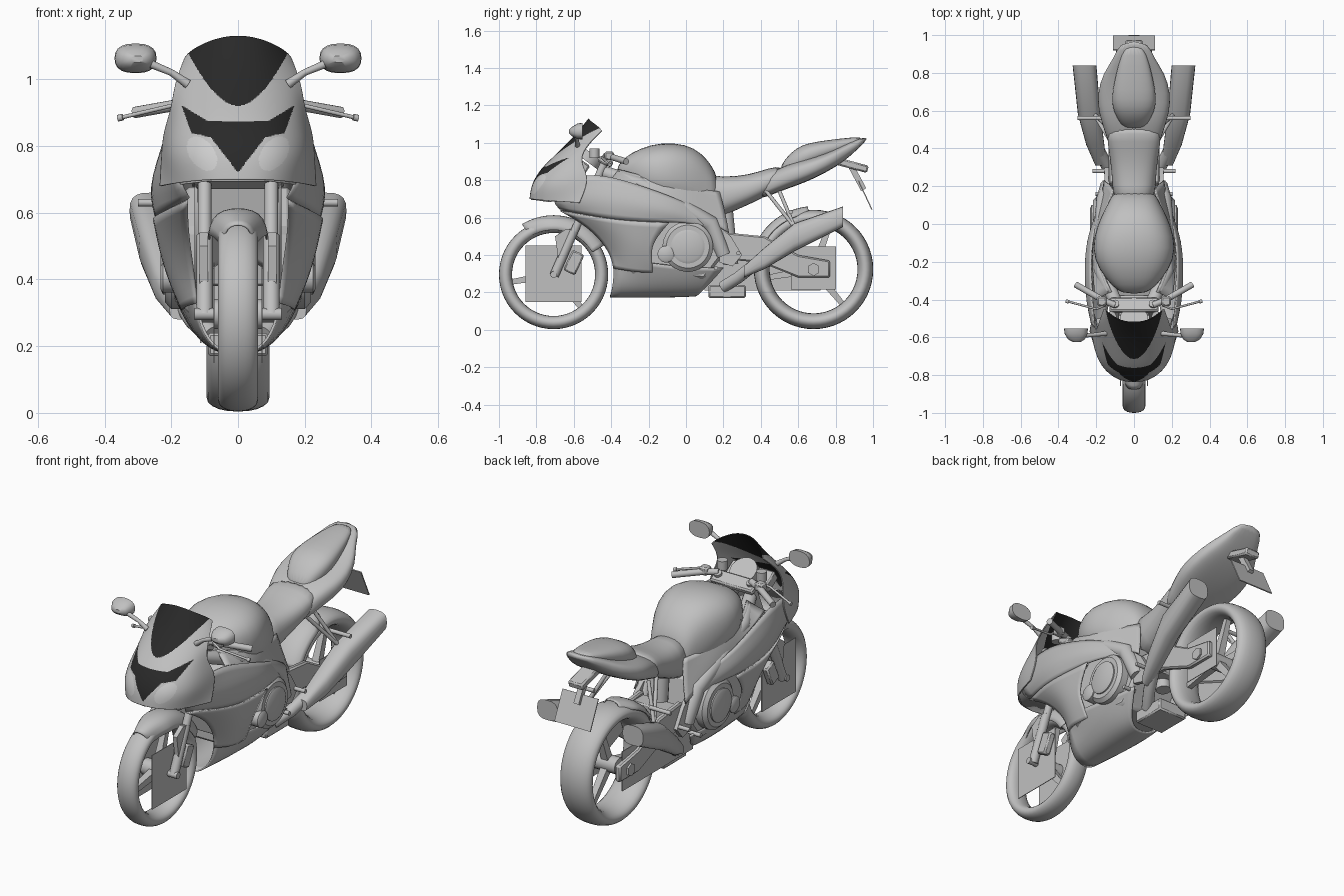
import bpy, bmesh, math
from itertools import product
from math import cos, sin, pi, radians
from mathutils import Vector, Matrix

cube = bpy.data.objects.get("Cube")
if cube:
    bpy.data.objects.remove(cube, do_unlink=True)


def material(name, value):
    mat = bpy.data.materials.new(name)
    mat.use_nodes = True
    colour = (value, value, value, 1)
    mat.diffuse_color = colour
    mat.node_tree.nodes["Principled BSDF"].inputs["Base Color"].default_value = colour
    return mat


GREY = material("body grey", .53)
BLACK = material("screen black", .022)
LENS = material("lens grey", .62)


def make(name, verts, faces, mirror=False, sub=0, thick=0, bevel=0):
    """Mesh object with optional mirror, subdivision, bevel and thickness."""
    mesh = bpy.data.meshes.new(name)
    mesh.from_pydata([tuple(v) for v in verts], [], faces)
    bm = bmesh.new()
    bm.from_mesh(mesh)
    bmesh.ops.recalc_face_normals(bm, faces=bm.faces)
    bm.to_mesh(mesh)
    bm.free()
    mesh.materials.append(GREY)
    ob = bpy.data.objects.new(name, mesh)
    bpy.context.collection.objects.link(ob)
    if sub:
        mesh.polygons.foreach_set("use_smooth", [True] * len(mesh.polygons))
    else:
        bpy.ops.object.select_all(action='DESELECT')
        ob.select_set(True)
        bpy.context.view_layer.objects.active = ob
        bpy.ops.object.shade_smooth_by_angle(angle=radians(40))
    if bevel:
        ob.modifiers.new("bevel", 'BEVEL').width = bevel
    if mirror:
        ob.modifiers.new("mirror", 'MIRROR')
    if sub:
        mod = ob.modifiers.new("subdivision", 'SUBSURF')
        mod.levels = mod.render_levels = sub
        mod.boundary_smooth = 'PRESERVE_CORNERS'
    if thick:
        mod = ob.modifiers.new("thickness", 'SOLIDIFY')
        mod.thickness = thick
    return ob


def grid(name, rows, **options):
    """Open panel through rows of points."""
    n = len(rows[0])
    faces = [(i * n + j, i * n + j + 1, i * n + n + j + 1, i * n + n + j)
             for i in range(len(rows) - 1) for j in range(n - 1)]
    return make(name, sum(rows, []), faces, **options)


def loft(name, rings, closed=False, **options):
    """Skin over closed rings, capped unless the rings form a loop."""
    n, m = len(rings[0]), len(rings)
    faces = [(i * n + j, i * n + (j + 1) % n, (i + 1) % m * n + (j + 1) % n, (i + 1) % m * n + j)
             for i in range(m if closed else m - 1) for j in range(n)]
    if not closed:
        faces += [tuple(range(n)), tuple(range((m - 1) * n, m * n))]
    return make(name, sum(rings, []), faces, **options)


def power(v, e):
    return math.copysign(abs(v) ** e, v)


def hull(name, stations, e=.8, n=20, **options):
    """Rounded body along y; a station is (centre x, y, low z, high z, half width)."""
    rings = [[(cx + w * power(cos(a), e), y, (lo + hi) / 2 + (hi - lo) / 2 * power(sin(a), e))
              for a in (2 * pi * k / n for k in range(n))] for cx, y, lo, hi, w in stations]
    return loft(name, rings, **options)


def tube(name, pts, r, n=14, **options):
    pts, rings = [Vector(p) for p in pts], []
    radii = r if isinstance(r, list) else [r] * len(pts)
    for i, p in enumerate(pts):
        q = (pts[min(i + 1, len(pts) - 1)] - pts[max(i - 1, 0)]).to_track_quat('Z', 'Y')
        rings.append([p + q @ Vector((cos(a), sin(a), 0)) * radii[i]
                      for a in (2 * pi * (k + .5) / n for k in range(n))])
    return loft(name, rings, **options)


def slab(name, outline, x0, x1, **options):
    """Side outline of (y, z) points extruded across x."""
    return loft(name, [[(x, y, z) for y, z in outline] for x in (x0, x1)], **options)


def box(name, centre, size, tilt=0, **options):
    turn = Matrix.Rotation(radians(tilt), 3, 'X')
    corners = [Vector(centre) + turn @ Vector([s * d / 2 for s, d in zip(c, size)])
               for c in product((-1, 1), repeat=3)]
    faces = [(0, 1, 3, 2), (4, 5, 7, 6), (0, 1, 5, 4), (2, 3, 7, 6), (0, 2, 6, 4), (1, 3, 7, 5)]
    return make(name, corners, faces, bevel=.008 if min(size) > .03 else 0, **options)


def arc_guard(name, y, z, section, start, end):
    """Mudguard swept round an axle, narrowing at its start; section is (x, radius)."""
    rows = []
    for k in range(11):
        a, wide = radians(start + (end - start) * k / 10), min(1, .55 + .15 * k)
        rows.append([(x * wide, y + r * cos(a), z + r * sin(a)) for x, r in section])
    grid(name, rows, mirror=True, sub=1, thick=.006)


def wheel(name, y, radius, inner, width):
    z, mid, half, rings = radius + .004, (radius + inner) / 2, (radius - inner) / 2, []
    for a in (2 * pi * k / 56 for k in range(56)):
        ring = []
        for b in (2 * pi * k / 20 for k in range(20)):
            r = mid + half * power(cos(b), .95)
            ring.append((width * power(sin(b), .9), y + r * cos(a), z + r * sin(a)))
        rings.append(ring)
    loft(name + "_tyre", rings, closed=True)
    tube(name + "_hub", [(-.07, y, z), (.07, y, z)], .045)
    tube(name + "_axle", [(-.13, y, z), (.13, y, z)], .018)
    for k in range(3):
        a = radians(190 + 120 * k)
        tube(f"{name}_spoke_{k}", [(0, y + r * cos(a), z + r * sin(a)) for r in (.03, inner + .01)],
             [.03, .02], n=4)


# Wheels, brake plates and mudguards
FY, RY, FZ, RZ = -.708, .682, .296, .323
wheel("front_wheel", FY, .292, .222, .06)
wheel("rear_wheel", RY, .319, .235, .094)
box("front_brake_plate", (.072, FY, .3), (.004, .3, .3), mirror=True)
box("rear_brake_plate", (.105, RY, .33), (.004, .24, .23))
box("chain_plate", (-.112, .41, .32), (.004, .62, .22))
tube("rear_axle_nut", [(.1, RY, RZ), (.145, RY, RZ)], .035, n=6, mirror=True)
arc_guard("front_mudguard", FY, FZ, [(0, .32), (.045, .315), (.08, .29), (.09, .24)], 122, 30)
arc_guard("rear_mudguard", RY, RZ, [(0, .34), (.07, .335), (.1, .3)], 95, 155)

# Front fork, calipers and steering
tube("fork_lower", [(.1, -.705, .29), (.1, -.6, .53)], .025, mirror=True)
tube("fork_upper", [(.1, -.6, .52), (.1, -.42, .93)], .021, mirror=True)
box("brake_caliper", (.098, -.6, .36), (.04, .07, .12), -25, mirror=True)
slab("fork_guard", [(-.7, .5), (-.64, .54), (-.58, .53), (-.64, .4), (-.68, .36)], .09, .115, mirror=True)
for z, y in ((.7, -.52), (.9, -.43)):
    box(f"fork_clamp_{z}", (0, y, z), (.26, .08, .035), -25)
tube("handlebar_grip", [(.1, -.43, .93), (.17, -.4, .925), (.31, -.32, .9)], .017, mirror=True)
tube("brake_lever", [(.15, -.43, .935), (.2, -.45, .92), (.35, -.41, .885)], .006, mirror=True)
tube("lever_end", [(.345, -.412, .886), (.36, -.408, .883)], .01, mirror=True)
box("switch_block", (.17, -.41, .93), (.05, .05, .045), mirror=True)
tube("fluid_reservoir", [(.12, -.49, .92), (.12, -.49, .97)], .027, mirror=True)
tube("instrument_dial", [(0, -.53, .9), (0, -.5, .94)], .075, n=24)
box("dashboard", (0, -.57, .88), (.26, .1, .06), -35)

# Nose cowl: subdivided, then coloured by rule
cowl = grid("nose_cowl", [
    [(0, -.525, 1.135), (.08, -.515, 1.12), (.145, -.465, 1.085), (.16, -.45, 1.065)],
    [(0, -.605, 1.03), (.08, -.59, 1.03), (.155, -.55, 1.01), (.19, -.53, .99)],
    [(0, -.72, .92), (.09, -.705, .92), (.17, -.645, .92), (.2, -.57, .91)],
    [(0, -.79, .855), (.115, -.765, .86), (.2, -.67, .85), (.225, -.53, .84)],
    [(0, -.835, .77), (.13, -.815, .78), (.215, -.71, .77), (.23, -.53, .77)],
    [(0, -.84, .7), (.09, -.83, .7), (.18, -.75, .69), (.235, -.57, .68)]], mirror=True, sub=5)
bpy.context.view_layer.update()
evaluated = cowl.evaluated_get(bpy.context.evaluated_depsgraph_get())
cowl.data = bpy.data.meshes.new_from_object(evaluated)
cowl.modifiers.clear()
for mat in (BLACK, LENS):
    cowl.data.materials.append(mat)
for face in cowl.data.polygons:
    x, z = abs(face.center.x), face.center.z
    screen = z > .92 and x < .152 * ((z - .92) / .165) ** .55
    panel = (x < .165 - .35 * (.91 - z)
             and min(.72 + 1.3 * x, .808 + .22 * x) < z < .874 + .6 * max(0, x - .09))
    along, across = -.6 * (x - .108) - .8 * (z - .777), .8 * (x - .108) - .6 * (z - .777)
    lens = (along / .058) ** 2 + (across / .037) ** 2 < 1
    face.material_index = 1 if screen or panel else 2 if lens else 0
cowl.modifiers.new("thickness", 'SOLIDIFY').thickness = .006
grid("nose_underside", [[(0, -.83, .7), (.09, -.81, .7), (.17, -.74, .69)],
                        [(0, -.5, .71), (.12, -.5, .71), (.2, -.5, .7)]], mirror=True, thick=.006)

# Side fairings and belly pan
SEAM = [(.15, -.67, .64), (.235, -.45, .6), (.252, -.28, .58), (.24, -.09, .575)]
grid("upper_side_fairing", [
    [(.21, -.6, .82), (.222, -.45, .835), (.232, -.25, .775), (.228, -.08, .715),
     (.19, .04, .66), (.165, .15, .6)],
    [(.185, -.735, .7), (.262, -.45, .7), (.275, -.28, .68), (.265, -.08, .635),
     (.205, .05, .6), (.175, .17, .555)],
    SEAM + [(.2, .05, .57), (.175, .18, .53)]], mirror=True, sub=2, thick=.008)
grid("lower_side_fairing", [
    SEAM,
    [(.15, -.51, .55), (.215, -.36, .5), (.228, -.27, .47), (.22, -.19, .46)],
    [(.13, -.4, .42), (.185, -.33, .39), (.195, -.25, .38), (.19, -.18, .37)],
    [(.12, -.385, .33), (.155, -.32, .32), (.165, -.25, .31), (.16, -.18, .31)]],
    mirror=True, sub=2, thick=.008)
grid("belly_pan", [
    [(.13, -.39, .39), (.195, -.3, .37), (.19, 0, .33), (.165, .2, .33)],
    [(.125, -.385, .28), (.155, -.2, .27), (.155, 0, .26), (.13, .14, .26)],
    [(.08, -.4, .19), (.09, -.2, .185), (.09, 0, .185), (.08, .07, .19)],
    [(0, -.41, .165), (0, -.2, .165), (0, 0, .17), (0, .05, .175)]], mirror=True, sub=2, thick=.008)

# Engine, radiator and frame
box("radiator", (0, -.37, .55), (.26, .05, .34), 12)
slab("engine_block", [(-.3, .3), (-.3, .55), (-.15, .68), (.15, .62), (.2, .4), (.1, .27)], -.16, .16,
     bevel=.015)
tube("clutch_cover", [(x, .01, .445) for x in (.14, .2, .218)], [.135, .135, .115], n=32, mirror=True)
tube("clutch_cap", [(x, .01, .445) for x in (.2, .225, .232)], [.09, .09, .075], n=32, mirror=True)
tube("oil_cap", [(x, -.107, .405) for x in (.15, .225, .232)], [.045, .045, .035], n=20, mirror=True)
tube("frame_beam", [(.09, -.43, .84), (.17, -.25, .78), (.175, -.05, .68), (.155, .13, .57), (.14, .2, .4)],
     [.035, .04, .04, .045, .04], mirror=True)
grid("frame_cover", [
    [(.12, -.36, .86), (.19, -.22, .82), (.195, -.06, .79), (.15, .07, .75), (.112, .18, .74)],
    [(.17, -.38, .83), (.212, -.22, .78), (.21, -.05, .73), (.165, .1, .67), (.13, .21, .63)],
    [(.205, -.4, .81), (.225, -.22, .75), (.215, -.04, .67), (.175, .13, .58), (.16, .23, .52)]],
    mirror=True, sub=2, thick=.008)
slab("footrest_bracket", [(.17, .56), (.24, .5), (.3, .4), (.25, .34), (.18, .36)], .13, .155, mirror=True)
for part, x0, x1, y, z in (("rider_peg", .13, .22, .28, .41), ("foot_lever", .13, .205, .16, .33),
                           ("passenger_peg", .17, .3, .56, .63)):
    tube(part, [(x0, y, z), (x1, y, z)], .011, mirror=True)

# Swingarm and suspension
slab("swingarm", [(.17, .38), (.22, .52), (.42, .5), (.6, .4), (.77, .37), (.77, .28), (.6, .28), (.4, .36)],
     .102, .135, mirror=True, bevel=.008)
box("swingarm_bridge", (0, .27, .45), (.22, .1, .1))
tube("rear_shock", [(0, .24, .35), (0, .21, .65)], .04)

# Fuel tank, seat and tail
hull("fuel_tank", [(0, -.37, .82, .87, .06), (0, -.33, .77, .925, .115), (0, -.24, .71, .975, .19),
                   (0, -.13, .67, 1.005, .228), (0, 0, .64, .995, .195), (0, .08, .61, .95, .155),
                   (0, .135, .6, .885, .125), (0, .175, .6, .81, .105)], sub=1)
hull("rider_seat", [(0, .1, .57, .84, .11), (0, .2, .61, .815, .115), (0, .34, .67, .83, .125),
                    (0, .44, .72, .865, .145), (0, .52, .78, .88, .14)], sub=1)
hull("tail_cowl", [(0, .36, .68, .79, .12), (0, .5, .74, .87, .158), (0, .59, .77, .9, .19),
                   (0, .69, .81, .925, .196), (0, .8, .87, .965, .165), (0, .87, .92, 1.005, .11),
                   (0, .97, 1.015, 1.035, .075)], e=.65, sub=1)
hull("passenger_seat", [(0, .5, .8, .875, .055), (0, .56, .83, .95, .09), (0, .62, .86, .99, .118),
                        (0, .7, .89, 1.008, .118), (0, .84, .95, 1.025, .085), (0, .95, 1.0, 1.035, .05)],
     sub=1)

# Plate hanger and number plate
box("plate_hanger", (0, .89, .88), (.09, .17, .04), -15)
tube("plate_arm", [(0, .88, .88), (0, .95, .75)], .022, n=4)
box("number_plate", (0, .958, .72), (.22, .006, .17), 25)

# Exhaust system
box("exhaust_box", (0, .22, .205), (.18, .2, .07))
tube("exhaust_pipe", [(.075, .2, .23), (.13, .28, .28), (.18, .38, .36)], .032, mirror=True)
hull("silencer", [(.175, .31, .28, .34, .03), (.205, .42, .325, .44, .048), (.237, .58, .42, .57, .06),
                  (.262, .84, .55, .66, .063)], e=.7, mirror=True)
for k, y in enumerate((.43, .5)):
    tube(f"silencer_bracket_{k}", [(.12, y, .74), (.21, .58, .55)], .01, mirror=True)

# Mirrors
hull("mirror_pod", [(.307, -.553, 1.018, 1.107, .063), (.307, -.58, 1.02, 1.103, .061),
                    (.305, -.61, 1.035, 1.085, .045), (.303, -.625, 1.05, 1.07, .02)], mirror=True)
tube("mirror_stalk", [(.15, -.58, .985), (.2, -.585, 1.02), (.26, -.59, 1.045)], [.014, .01, .012], mirror=True)
